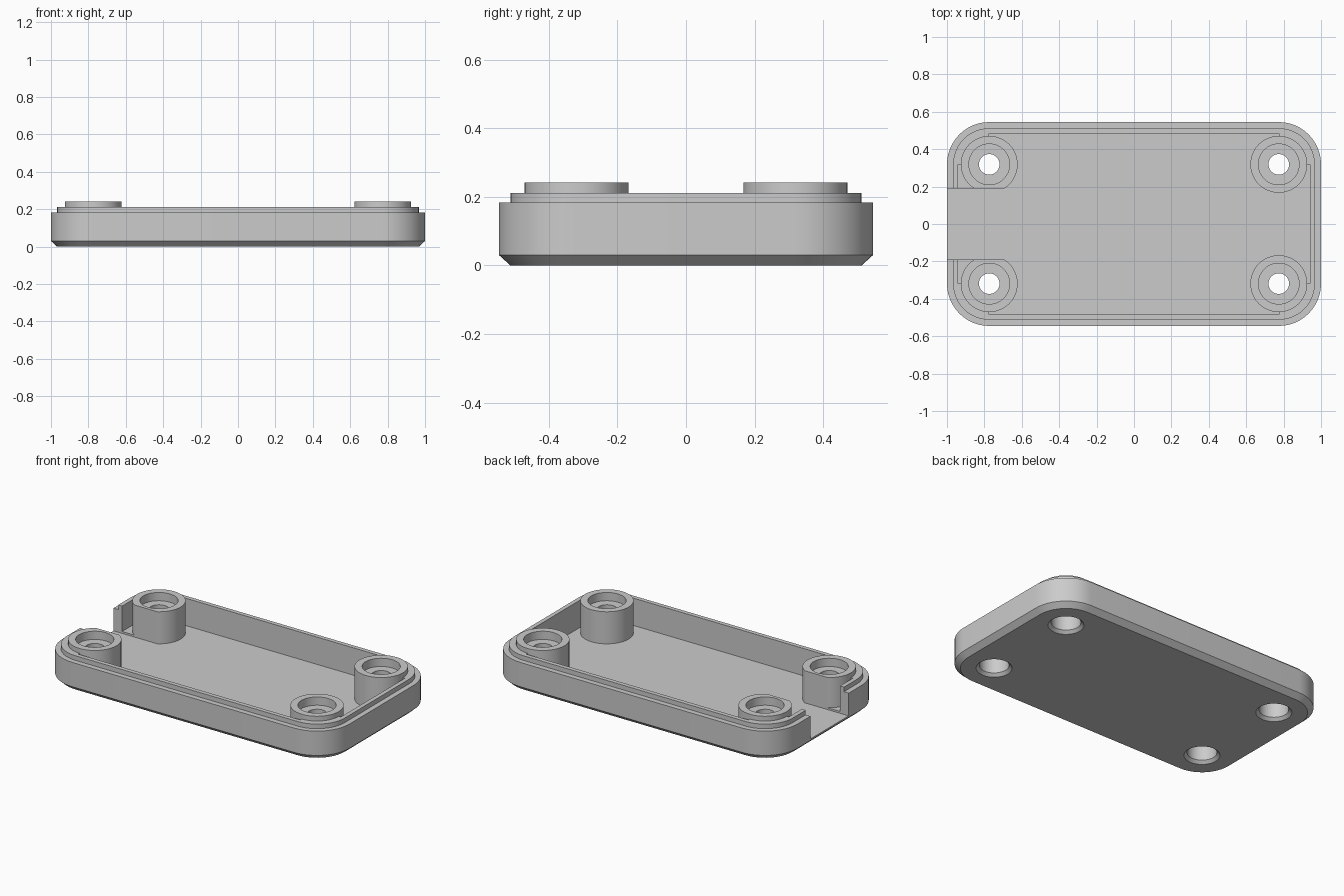
import bpy, bmesh, math

if "Cube" in bpy.data.objects:
    bpy.data.objects.remove(bpy.data.objects["Cube"])

HALF_X, HALF_Y = 1.0, 0.545
FLOOR, LIP_TOP = 0.04, 0.212
CORNER = 0.226                      # outer corners are concentric with the bosses
BOSS_X, BOSS_Y = HALF_X - CORNER, HALF_Y - CORNER
SLOT = 0.19

grey = bpy.data.materials.new("plain grey")
grey.use_nodes = True
colour = (0.6, 0.6, 0.6, 1)
grey.diffuse_color = colour
grey.node_tree.nodes["Principled BSDF"].inputs["Base Color"].default_value = colour


def arc(x, y, radius, start, end, steps):
    """Points along an arc, angles in quarter turns."""
    angles = [(start + (end - start) * i / steps) * math.pi / 2 for i in range(steps + 1)]
    return [(x + radius * math.cos(a), y + radius * math.sin(a)) for a in angles]


def rounded_rect(inset):
    """Tray outline moved inwards by the inset."""
    points = []
    for quarter, (sx, sy) in enumerate([(1, 1), (-1, 1), (-1, -1), (1, -1)]):
        points += arc(sx * BOSS_X, sy * BOSS_Y, CORNER - inset, quarter, quarter + 1, 12)
    return points


def circle(x, y, radius):
    return arc(x, y, radius, 0, 4, 48)[:-1]


def loft(name, layers):
    """Closed solid skinned through (outline, height) layers."""
    bm = bmesh.new()
    loops = [[bm.verts.new((x, y, z)) for x, y in outline] for outline, z in layers]
    for low, high in zip(loops, loops[1:]):
        for i in range(len(low)):
            j = (i + 1) % len(low)
            bm.faces.new((low[i], low[j], high[j], high[i]))
    bm.faces.new(loops[0][::-1])
    bm.faces.new(loops[-1])
    bmesh.ops.recalc_face_normals(bm, faces=bm.faces)
    mesh = bpy.data.meshes.new(name)
    bm.to_mesh(mesh)
    bm.free()
    mesh.materials.append(grey)
    obj = bpy.data.objects.new(name, mesh)
    bpy.context.collection.objects.link(obj)
    return obj


def prism(name, outline, bottom, top):
    return loft(name, [(outline, bottom), (outline, top)])


def combine(target, tool, operation):
    tool.hide_render = True
    mod = target.modifiers.new(tool.name, "BOOLEAN")
    mod.operation, mod.solver, mod.object = operation, "EXACT", tool
    bpy.context.view_layer.objects.active = target
    bpy.ops.object.modifier_apply(modifier=mod.name)
    bpy.data.objects.remove(tool)


# Tray shell: chamfered base, outer wall, stepped lip and inner cavity
tray = loft("tray", [(rounded_rect(inset), z) for inset, z in [
    (0.033, 0), (0, 0.03), (0, 0.183), (0.033, 0.183),
    (0.033, LIP_TOP), (0.06, LIP_TOP), (0.06, FLOOR)]])

corners = [(1, 1), (-1, 1), (-1, -1), (1, -1)]

for quarter, (sx, sy) in enumerate(corners):
    x, y = sx * BOSS_X, sy * BOSS_Y
    # Corner web joining the boss to the wall
    wedge = [(x, y)] + arc(x, y, 0.18, quarter, quarter + 1, 12)
    combine(tray, prism("corner_web", wedge, 0.02, LIP_TOP), "UNION")
    # Low sill beside the slot
    if sx < 0:
        sill = [(-0.95, sy * SLOT), (x, sy * SLOT), (x, y), (-0.95, y)]
        combine(tray, prism("slot_sill", sill, 0.02, FLOOR + 0.012), "UNION")
    # Screw boss
    combine(tray, prism("screw_boss", circle(x, y, 0.152), 0.015, 0.242), "UNION")

# Stepped screw holes: countersunk below, narrow web, wide socket on top
hole_profile = [(0.113, -0.01), (0.085, 0.018), (0.085, 0.13), (0.055, 0.13),
                (0.055, 0.19), (0.109, 0.19), (0.109, 0.3)]
for sx, sy in corners:
    hole = loft("hole_cutter", [(circle(sx * BOSS_X, sy * BOSS_Y, r), z)
                                for r, z in hole_profile])
    combine(tray, hole, "DIFFERENCE")

# Cable slot through one end wall, trimming the neighbouring bosses
slot_outline = [(-1.1, -SLOT), (-0.6, -SLOT), (-0.6, SLOT), (-1.1, SLOT)]
combine(tray, prism("slot_cutter", slot_outline, FLOOR, 0.3), "DIFFERENCE")

# Smooth the curved walls, keep the edges crisp
bpy.ops.object.select_all(action="DESELECT")
tray.select_set(True)
bpy.context.view_layer.objects.active = tray
bpy.ops.object.shade_smooth_by_angle(angle=math.radians(18))
